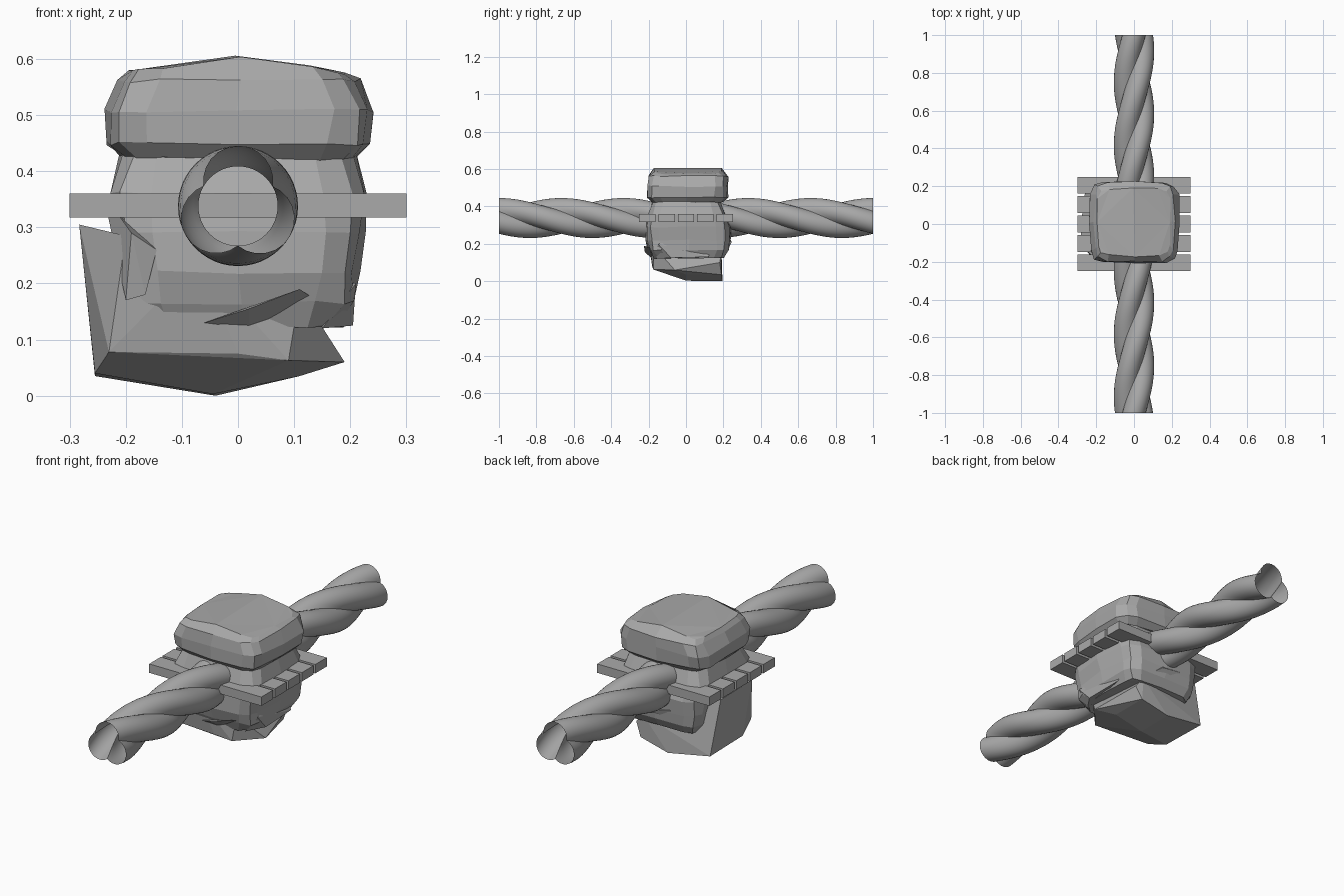
import bpy, bmesh, math, random
from mathutils import Vector

if "Cube" in bpy.data.objects:
    bpy.data.objects.remove(bpy.data.objects["Cube"])

random.seed(4)
grey = bpy.data.materials.new("stone grey")
grey.diffuse_color = (0.40, 0.40, 0.40, 1)
grey.use_nodes = True
grey.node_tree.nodes["Principled BSDF"].inputs["Base Color"].default_value = grey.diffuse_color


def finish(name, bm, smooth=False):
    bmesh.ops.recalc_face_normals(bm, faces=bm.faces)
    me = bpy.data.meshes.new(name)
    bm.to_mesh(me)
    bm.free()
    me.materials.append(grey)
    ob = bpy.data.objects.new(name, me)
    bpy.context.collection.objects.link(ob)
    if smooth:
        bpy.ops.object.select_all(action='DESELECT')
        ob.select_set(True)
        bpy.context.view_layer.objects.active = ob
        bpy.ops.object.shade_smooth_by_angle(angle=math.radians(40))
    return ob


def bridge(bm, a, b):
    n = len(a)
    for i in range(n):
        bm.faces.new((a[i], a[(i + 1) % n], b[(i + 1) % n], b[i]))


# Outline of a chamfered square, one quarter repeated four times
QUARTER = [(1, -0.7), (1.03, 0), (1, 0.7), (0.91, 0.91)]
OUTLINE = [(u * c - v * s, u * s + v * c)
           for c, s in ((1, 0), (0, 1), (-1, 0), (0, -1)) for u, v in QUARTER]


def stone(name, rings, crown=0.0, rough=0.006):
    """Lofted rough block: rings are (z, x min, x max, y min, y max)."""
    bm = bmesh.new()
    loops = []
    for k, (z, x0, x1, y0, y1) in enumerate(rings):
        loop = []
        for u, v in OUTLINE:
            x = (x0 + x1) / 2 + u * (x1 - x0) / 2
            y = (y0 + y1) / 2 + v * (y1 - y0) / 2
            lift = crown * (1 - abs(u)) if k >= len(rings) - 1 else 0
            j = [random.uniform(-rough, rough) for _ in range(3)]
            loop.append(bm.verts.new((x + j[0], y + j[1], z + lift + j[2] * 0.7)))
        loops.append(loop)
    for a, b in zip(loops, loops[1:]):
        bridge(bm, a, b)
    # End faces: strips across x so that the crown makes a ridge
    for loop in (loops[0], loops[-1]):
        f = bm.faces.new(loop)
        bmesh.ops.triangulate(bm, faces=[f])
    return finish(name, bm)


def hull(name, points):
    bm = bmesh.new()
    for p in points:
        bm.verts.new(p)
    res = bmesh.ops.convex_hull(bm, input=bm.verts)
    loose = [v for v in bm.verts if not v.link_faces]
    bmesh.ops.delete(bm, geom=loose, context='VERTS')
    bmesh.ops.dissolve_limit(bm, angle_limit=math.radians(4),
                             verts=bm.verts, edges=bm.edges)
    return finish(name, bm)


# Upper and middle stones
stone("upper_stone", [
    (0.422, -0.20, 0.205, -0.175, 0.19),
    (0.450, -0.23, 0.228, -0.20, 0.215),
    (0.508, -0.23, 0.236, -0.205, 0.222),
    (0.562, -0.205, 0.208, -0.195, 0.215),
    (0.577, -0.19, 0.19, -0.165, 0.185)], crown=0.03)
stone("middle_stone", [
    (0.125, -0.18, 0.18, -0.17, 0.20),
    (0.165, -0.20, 0.203, -0.195, 0.225),
    (0.220, -0.205, 0.207, -0.205, 0.232),
    (0.290, -0.215, 0.217, -0.212, 0.230),
    (0.360, -0.225, 0.220, -0.20, 0.21),
    (0.435, -0.20, 0.20, -0.17, 0.18)])

# Slanted lower stone
hull("lower_stone", [
    (-0.255, -0.07, 0.04), (-0.255, 0.18, 0.035), (-0.23, -0.17, 0.078),
    (0.0, -0.18, 0.075), (0.09, -0.175, 0.063), (0.19, -0.06, 0.06),
    (-0.045, 0.0, 0.003), (-0.04, 0.195, 0.0), (0.11, 0.19, 0.035),
    (0.11, 0.0, 0.035), (0.14, 0.18, 0.10),
    (-0.283, -0.10, 0.305), (-0.20, -0.195, 0.285), (-0.27, 0.12, 0.29),
    (-0.07, -0.205, 0.24), (0.11, -0.17, 0.185), (0.10, 0.19, 0.15)])

# Broken chips on the faces
hull("front_chip", [(-0.06, -0.19, 0.13), (0.02, -0.22, 0.155),
                    (0.02, -0.18, 0.12), (0.11, -0.225, 0.19), (0.14, -0.17, 0.17)])
hull("left_chip", [(-0.20, -0.20, 0.17), (-0.165, -0.21, 0.18),
                   (-0.19, -0.225, 0.29), (-0.145, -0.21, 0.26), (-0.24, -0.12, 0.36)])
hull("right_chip", [(0.15, -0.16, 0.12), (0.205, -0.08, 0.125),
                    (0.21, -0.15, 0.20), (0.20, 0.12, 0.13), (0.15, 0.15, 0.22)])
hull("back_chip", [(-0.12, 0.21, 0.17), (0.10, 0.22, 0.16),
                   (0.03, 0.245, 0.21), (-0.08, 0.235, 0.23), (0.0, 0.20, 0.27)])

# Row of boards across the rope
for i in range(5):
    bm = bmesh.new()
    bmesh.ops.create_cube(bm, size=1)
    for v in bm.verts:
        v.co = Vector((v.co.x * 0.6, v.co.y * 0.088 + (i - 2) * 0.103,
                       v.co.z * 0.043 + 0.339))
    finish("board_%d" % (i + 1), bm)

# Twisted three-strand rope, open at both ends
D, R, STEPS, PER = 0.045, 0.062, 96, 12
bm = bmesh.new()
loops = []
for s in range(STEPS + 1):
    t = s / STEPS
    loop = []
    for i in range(3 * PER):
        # Offset within one strand, measured from its crest
        a = ((i % PER) / PER - 0.5) * math.tau / 3
        r = D * math.cos(a) + math.sqrt(R * R - (D * math.sin(a)) ** 2)
        ang = math.pi / 2 + (i // PER) * math.tau / 3 + a - t * 2 * math.tau
        loop.append(bm.verts.new((r * math.cos(ang), -1 + 2 * t,
                                  0.338 + r * math.sin(ang))))
    loops.append(loop)
for a, b in zip(loops, loops[1:]):
    bridge(bm, a, b)
finish("twisted_rope", bm, smooth=True)
